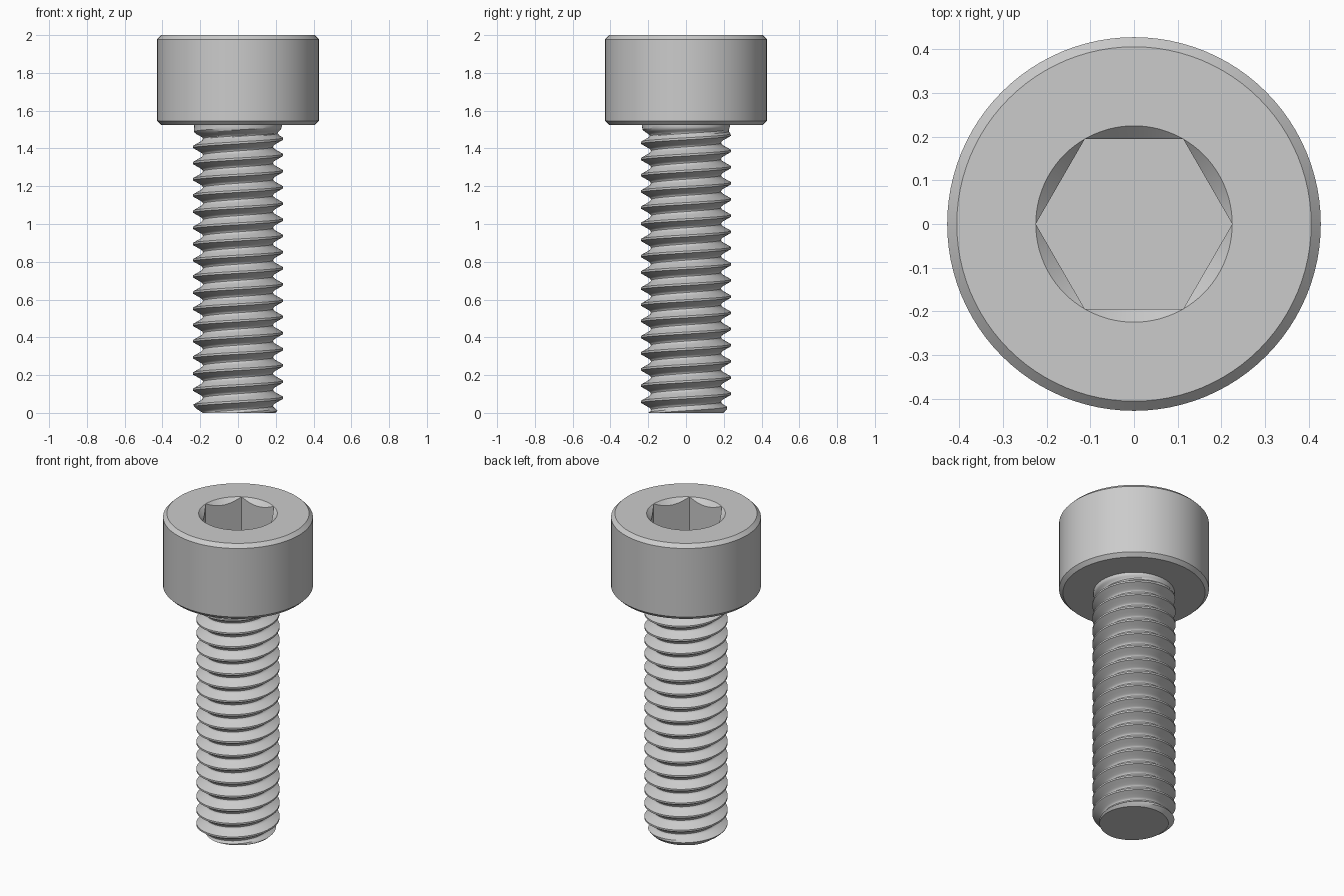
import bpy, bmesh
from math import pi, tau, cos, sin, radians, ceil

cube = bpy.data.objects.get("Cube")
if cube:
    bpy.data.objects.remove(cube, do_unlink=True)

TOP, SEAT = 2.0, 1.524             # head top and underside
HEAD_R, CHAMFER = 0.428, 0.022
FLAT, CORNER = 0.195, 0.225        # hex socket half width and corner radius
SOCKET_FLOOR = 1.78
PITCH, CREST, ROOT, TIP = 0.0857, 0.238, 0.186, 0.197
NECK = 0.232
PHASE = 0.08                       # crest height at the +x side

steel = bpy.data.materials.new("plain steel grey")
steel.use_nodes = True
grey = (0.6, 0.6, 0.6, 1)
steel.diffuse_color = grey
steel.node_tree.nodes["Principled BSDF"].inputs["Base Color"].default_value = grey


def wrap(name, rows, columns, point, cap=None):
    """Wrap a grid of (radius, height) points round z; cap closes one row."""
    bm = bmesh.new()
    grid = []
    for row in range(rows):
        ring = []
        for i in range(columns + 1):
            angle = tau * i / columns
            r, z = point(row, angle)
            ring.append(bm.verts.new((r * cos(angle), r * sin(angle), z)))
        grid.append(ring)
    for low, high in zip(grid, grid[1:]):
        for i in range(columns):
            bm.faces.new((low[i], low[i + 1], high[i + 1], high[i]))
    if cap is not None:
        ring = grid[cap][:-1]
        bm.faces.new(ring if cap else ring[::-1])
    bmesh.ops.remove_doubles(bm, verts=bm.verts, dist=0.0002)
    mesh = bpy.data.meshes.new(name)
    bm.to_mesh(mesh)
    bm.free()
    mesh.materials.append(steel)
    obj = bpy.data.objects.new(name, mesh)
    bpy.context.collection.objects.link(obj)
    bpy.ops.object.select_all(action='DESELECT')
    obj.select_set(True)
    bpy.context.view_layer.objects.active = obj
    bpy.ops.object.shade_smooth_by_angle(angle=radians(30))
    return obj


# Head: chamfered cylinder running into a countersunk hex socket
def head_point(row, angle):
    hexagon = FLAT / cos((angle % (pi / 3)) - pi / 6)
    hexagon = min(hexagon, CORNER)
    inner = HEAD_R - CHAMFER
    return (
        (NECK - 0.002, SEAT),
        (inner, SEAT),
        (HEAD_R, SEAT + CHAMFER),
        (HEAD_R, TOP - CHAMFER),
        (inner, TOP),
        (CORNER, TOP),
        (hexagon, TOP - (CORNER - hexagon)),
        (hexagon, SOCKET_FLOOR),
    )[row]


wrap("socket_head", 8, 96, head_point, cap=7)


# Shaft: helical thread with flat crests, rounded roots and a chamfered tip
# Each step is a fraction of the pitch away from the crest centre
STEPS = (-0.0625, 0.0625, 0.2, 0.33, 0.39, 0.44, 0.5, 0.56, 0.61, 0.67, 0.8)
SLOPE = (CREST - ROOT - 0.007) / (0.36 - 0.0625)


def thread_radius(turn):
    away = abs((turn + 0.5) % 1 - 0.5)
    flank = CREST - max(0, away - 0.0625) * SLOPE
    if away > 0.33:                # rounded root
        edge = CREST - (0.33 - 0.0625) * SLOPE
        flank = ROOT + (edge - ROOT) * ((0.5 - away) / 0.17) ** 2
    return flank


def shaft_point(row, angle):
    turn, step = divmod(row, len(STEPS))
    lift = PHASE + PITCH * angle / tau
    z = lift + PITCH * (turn - 3 + STEPS[step])
    z = min(max(z, 0), SEAT)
    r = thread_radius((z - lift) / PITCH)
    # thread runs out into the neck under the head
    t = min(max((z - 1.455) / 0.06, 0), 1)
    blend = t * t * (3 - 2 * t)
    r += (NECK - r) * blend
    return min(r, TIP + z), z


turns = ceil(SEAT / PITCH) + 4
wrap("threaded_shaft", turns * len(STEPS), 72, shaft_point, cap=0)
